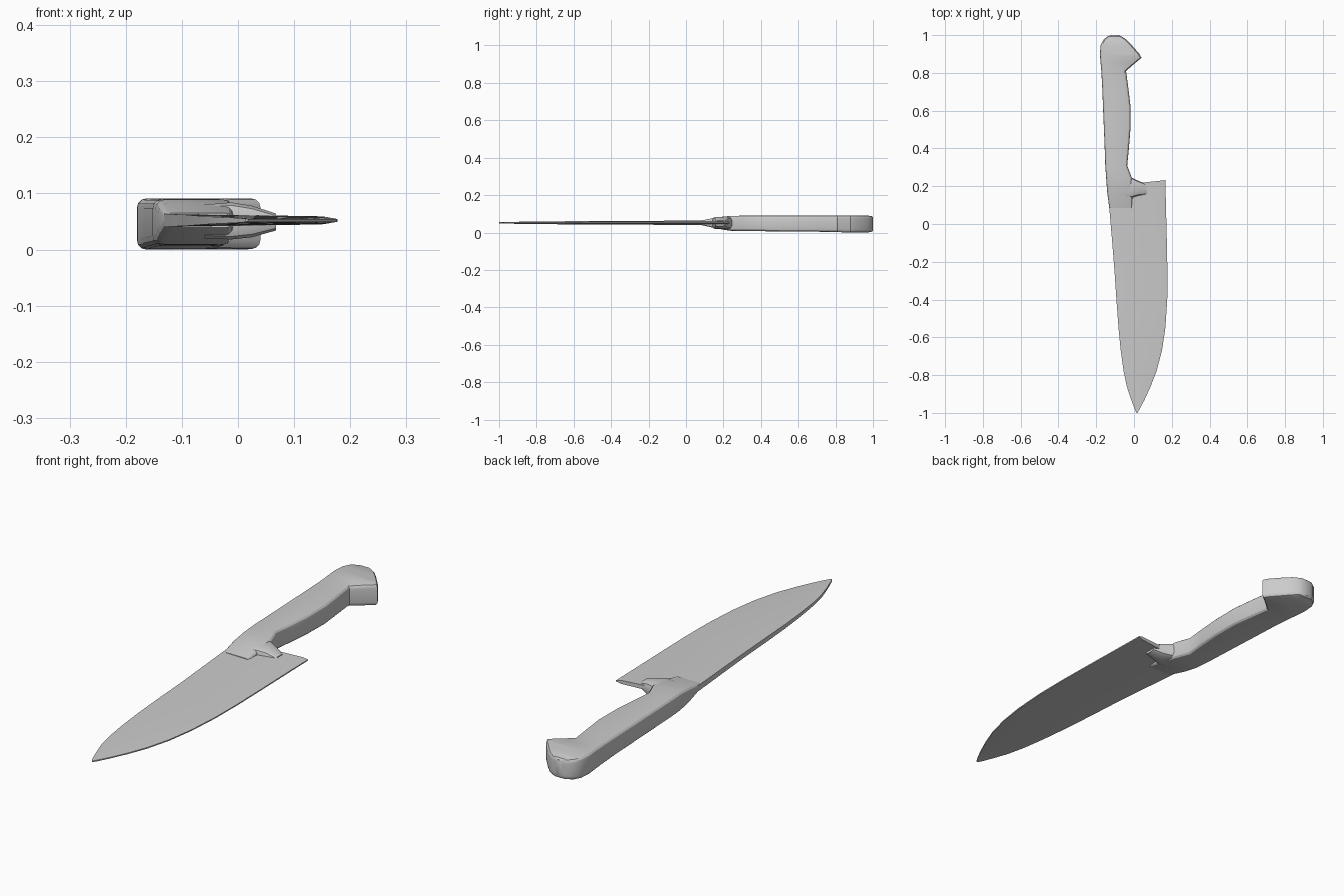
import bpy, bmesh, math


def loft(name, rings):
    """Skin a list of equal-length point rings and cap both ends."""
    bm = bmesh.new()
    vr = [[bm.verts.new(p) for p in r] for r in rings]
    n = len(vr[0])
    for a, b in zip(vr, vr[1:]):
        for i in range(n):
            j = (i + 1) % n
            bm.faces.new((a[i], a[j], b[j], b[i]))
    bm.faces.new(vr[0][::-1])
    bm.faces.new(vr[-1])
    bmesh.ops.recalc_face_normals(bm, faces=bm.faces[:])
    mesh = bpy.data.meshes.new(name)
    bm.to_mesh(mesh)
    bm.free()
    ob = bpy.data.objects.new(name, mesh)
    bpy.context.collection.objects.link(ob)
    bpy.ops.object.select_all(action='DESELECT')
    ob.select_set(True)
    bpy.context.view_layer.objects.active = ob
    bpy.ops.object.shade_smooth_by_angle(angle=math.radians(28))
    return ob


def round_rect(u0, u1, v0, v1, r, steps=3):
    """Rounded rectangle as (u, v) pairs."""
    r = min(r, (u1 - u0) * 0.45, (v1 - v0) * 0.45)
    corners = [(u1 - r, v1 - r), (u0 + r, v1 - r), (u0 + r, v0 + r), (u1 - r, v0 + r)]
    pts = []
    for q, (cu, cv) in enumerate(corners):
        for k in range(steps + 1):
            a = math.pi / 2 * (q + k / steps)
            pts.append((cu + r * math.cos(a), cv + r * math.sin(a)))
    return pts


# Blade: spine and cutting edge per station (spine x, spine y, edge x, edge y, spine half thickness)
ZC = 0.052
blade = [
    (-0.135, 0.20, 0.166, 0.232, 0.012),
    (-0.132, 0.10, 0.169, 0.10, 0.012),
    (-0.115, -0.10, 0.174, -0.10, 0.011),
    (-0.103, -0.25, 0.177, -0.25, 0.010),
    (-0.093, -0.40, 0.176, -0.40, 0.010),
    (-0.082, -0.55, 0.166, -0.55, 0.009),
    (-0.070, -0.67, 0.148, -0.67, 0.008),
    (-0.055, -0.78, 0.119, -0.78, 0.007),
    (-0.038, -0.86, 0.088, -0.86, 0.006),
    (-0.015, -0.93, 0.056, -0.93, 0.005),
    (0.004, -0.98, 0.030, -0.98, 0.004),
    (0.013, -1.0, 0.018, -1.0, 0.003),
]
rings = []
for sx, sy, ex, ey, t in blade:
    bx, by = sx + (ex - sx) * 0.93, sy + (ey - sy) * 0.93
    tb, te = t * 0.6, 0.0025
    rings.append([(sx, sy, ZC - t), (bx, by, ZC - tb), (ex, ey, ZC - te),
                  (ex, ey, ZC + te), (bx, by, ZC + tb), (sx, sy, ZC + t)])
loft("blade", rings)

# Handle: rounded sections along y, flaring into the hooked butt (y, x0, x1, z0, z1)
handle = [
    (0.085, -0.131, -0.010, 0.039, 0.065),
    (0.17, -0.142, -0.008, 0.020, 0.082),
    (0.24, -0.147, -0.010, 0.009, 0.089),
    (0.31, -0.152, -0.036, 0.008, 0.090),
    (0.40, -0.155, -0.027, 0.007, 0.090),
    (0.50, -0.159, -0.019, 0.006, 0.090),
    (0.62, -0.164, -0.018, 0.005, 0.090),
    (0.72, -0.168, -0.030, 0.004, 0.090),
    (0.81, -0.173, -0.042, 0.002, 0.090),
    (0.845, -0.176, -0.002, 0.001, 0.091),
    (0.88, -0.179, 0.040, 0.001, 0.091),
    (0.90, -0.180, 0.029, 0.000, 0.091),
    (0.945, -0.177, -0.010, 0.000, 0.091),
    (0.975, -0.163, -0.038, 0.001, 0.090),
    (0.993, -0.140, -0.065, 0.004, 0.088),
    (1.0, -0.120, -0.085, 0.010, 0.082),
]
loft("handle", [[(x, y, z) for x, z in round_rect(x0, x1, z0, z1, 0.016)]
                for y, x0, x1, z0, z1 in handle])

# Finger guard: tapered bolster reaching from the handle over the heel (x, y0, y1, z0, z1)
guard = [
    (-0.06, 0.14, 0.27, 0.020, 0.080),
    (-0.012, 0.14, 0.245, 0.018, 0.084),
    (0.025, 0.15, 0.228, 0.022, 0.078),
    (0.068, 0.155, 0.21, 0.034, 0.064),
]
loft("finger_guard", [[(x, y, z) for y, z in round_rect(y0, y1, z0, z1, 0.018, 2)]
                      for x, y0, y1, z0, z1 in guard])
